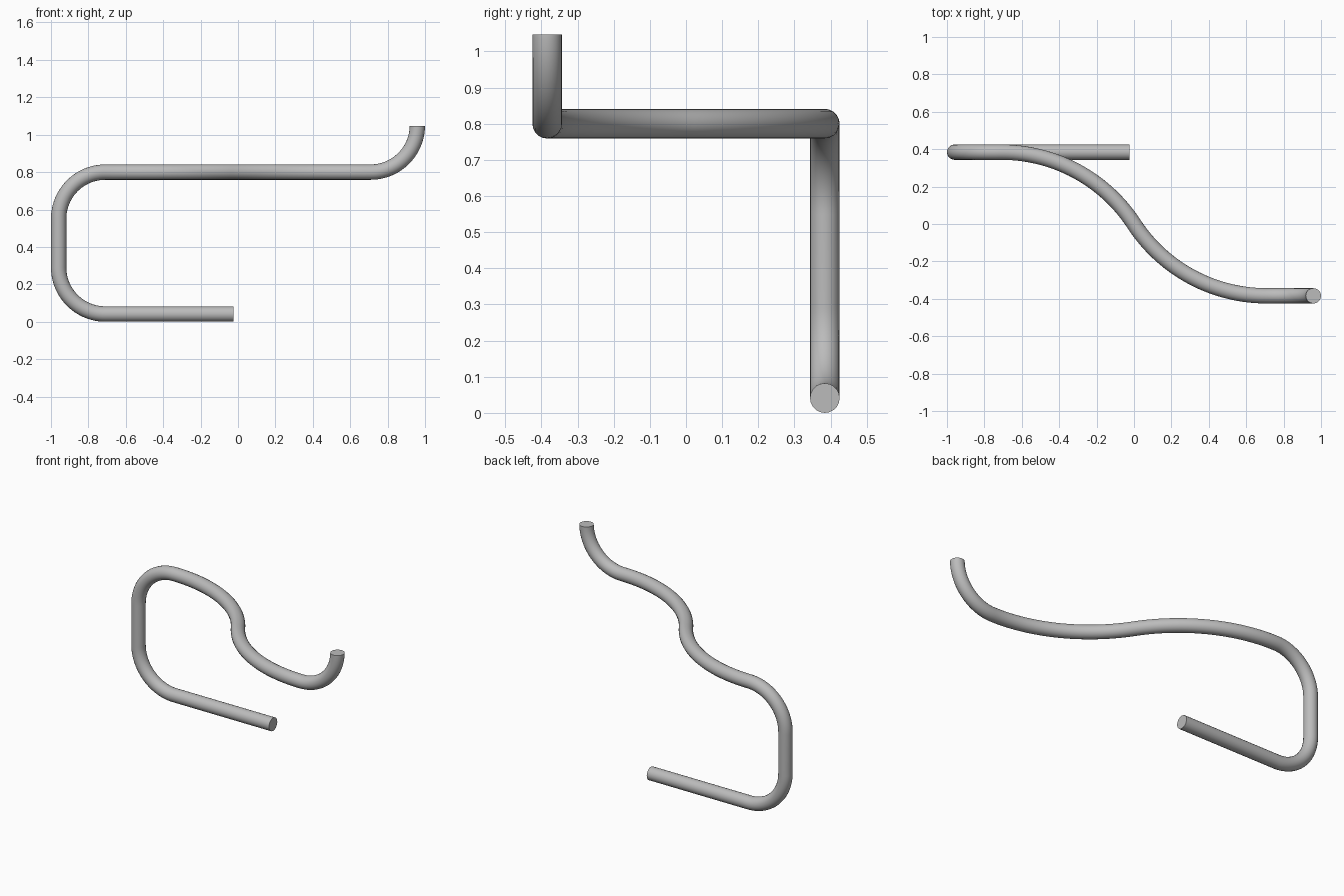
import bpy
from math import radians, sin, cos, asin, degrees
from mathutils import Vector

cube = bpy.data.objects.get("Cube")
if cube:
    bpy.data.objects.remove(cube)

RADIUS = 0.041
SIDE = 1 - RADIUS      # centre line of the outermost tube
BEND = 0.25            # radius of the upright bends
DEPTH = 0.384          # y of the two straight ends
TOP = 0.8              # height of the wavy run
X, Y, Z = Vector((1, 0, 0)), Vector((0, 1, 0)), Vector((0, 0, 1))


def arc(centre, u, v, radius, start, end, steps):
    """Points on an arc in the plane of u and v, angles in degrees."""
    angles = [radians(start + (end - start) * i / steps) for i in range(steps + 1)]
    return [Vector(centre) + radius * (cos(a) * u + sin(a) * v) for a in angles]


# Foot and the two bends of the upright
inner = SIDE - BEND
path = [Vector((-0.025, DEPTH, RADIUS))]
path += arc((-inner, DEPTH, RADIUS + BEND), X, Z, BEND, 270, 180, 24)
path += arc((-inner, DEPTH, TOP - BEND), X, Z, BEND, 180, 90, 24)

# Level S-shaped run made of two equal arcs
wave = (inner ** 2 + DEPTH ** 2) / (2 * DEPTH)
sweep = degrees(asin(inner / wave))
path += arc((-inner, DEPTH - wave, TOP), X, Y, wave, 90, 90 - sweep, 28)[1:]
path += arc((inner, wave - DEPTH, TOP), X, Y, wave, 270 - sweep, 270, 28)[1:]

# Upturned tip, ending square
path += arc((inner, -DEPTH, TOP + BEND), X, Z, BEND, -90, 0, 24)[1:]
path[-1].z -= 0.008
path.append(path[-1] + 0.005 * Z)

# Round tube along the path
curve = bpy.data.curves.new("bent_tube", "CURVE")
curve.dimensions = "3D"
curve.bevel_depth = RADIUS
curve.bevel_resolution = 8
curve.use_fill_caps = True
spline = curve.splines.new("POLY")
spline.points.add(len(path) - 1)
for point, co in zip(spline.points, path):
    point.co = (*co, 1)

tube = bpy.data.objects.new("bent_tube", curve)
bpy.context.collection.objects.link(tube)
bpy.ops.object.select_all(action="DESELECT")
tube.select_set(True)
bpy.context.view_layer.objects.active = tube
bpy.ops.object.convert(target="MESH")
tube = bpy.context.object
bpy.ops.object.shade_smooth_by_angle(angle=radians(35))

# Plain grey metal
grey = bpy.data.materials.new("grey_metal")
grey.use_nodes = True
colour = (0.5, 0.5, 0.5, 1)
grey.diffuse_color = colour
grey.node_tree.nodes["Principled BSDF"].inputs["Base Color"].default_value = colour
tube.data.materials.clear()
tube.data.materials.append(grey)
